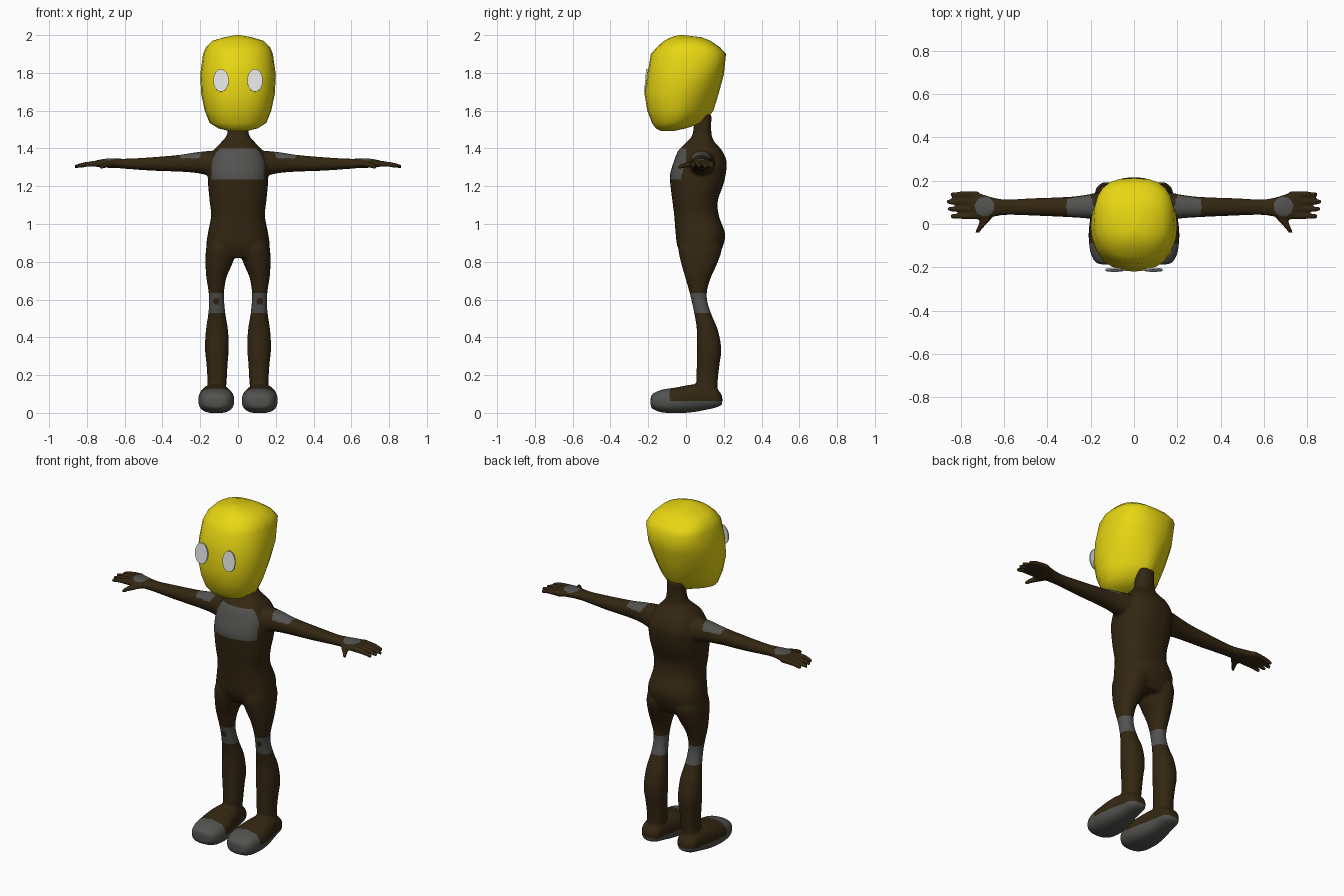
import bpy, bmesh, math
from mathutils import Matrix


def material(name, rgb):
    m = bpy.data.materials.new(name)
    m.diffuse_color = (*rgb, 1)
    return m


BROWN = material("dark brown", (0.034, 0.020, 0.006))
GREY = material("dark grey", (0.085, 0.087, 0.080))
YELLOW = material("yellow", (0.80, 0.67, 0.006))
WHITE = material("eye white", (0.80, 0.80, 0.80))


def skin(bm, rings):
    """Join rings of coordinates into a closed tube."""
    vs = [[bm.verts.new(p) for p in r] for r in rings]
    n = len(vs[0])
    for a, b in zip(vs, vs[1:]):
        for i in range(n):
            bm.faces.new((a[i], a[(i + 1) % n], b[(i + 1) % n], b[i]))
    bm.faces.new(vs[0])
    bm.faces.new(vs[-1])


def smooth_rows(rows, steps=4):
    """Catmull-Rom between rows."""
    out = []
    for i in range(len(rows) - 1):
        p0, p1, p2 = rows[max(i - 1, 0)], rows[i], rows[i + 1]
        p3 = rows[min(i + 2, len(rows) - 1)]
        for k in range(steps):
            t = k / steps
            out.append([0.5 * (2 * b + (c - a) * t + (2 * a - 5 * b + 4 * c - d) * t * t
                               + (3 * b - a - 3 * c + d) * t ** 3)
                        for a, b, c, d in zip(p0, p1, p2, p3)])
    return out + [rows[-1]]


def power(v, n):
    return math.copysign(abs(v) ** (2 / n), v)


def loft(bm, rows, axis, n=2.2, side=1, sides=28):
    """Rows: position on axis, then min/max of the two other directions."""
    order = {"x": (0, 1, 2), "y": (1, 0, 2), "z": (2, 0, 1)}[axis]
    rings = []
    for t, u0, u1, v0, v1 in smooth_rows(rows):
        ring = []
        for i in range(sides):
            a = 2 * math.pi * i / sides
            p = [0, 0, 0]
            p[order[0]] = t
            p[order[1]] = (u0 + u1) / 2 + (u1 - u0) / 2 * power(math.cos(a), n)
            p[order[2]] = (v0 + v1) / 2 + (v1 - v0) / 2 * power(math.sin(a), n)
            p[0] *= side
            ring.append(p)
        rings.append(ring)
    skin(bm, rings)


def finish(bm, name, mats):
    bmesh.ops.recalc_face_normals(bm, faces=bm.faces)
    me = bpy.data.meshes.new(name)
    bm.to_mesh(me)
    bm.free()
    for m in mats:
        me.materials.append(m)
    me.shade_smooth()
    ob = bpy.data.objects.new(name, me)
    bpy.context.collection.objects.link(ob)
    return ob


# torso and neck
bm = bmesh.new()
torso = [(0.82, 0.155, -0.015, 0.165), (0.88, 0.168, -0.045, 0.195), (0.95, 0.16, -0.055, 0.207),
         (1.04, 0.143, -0.062, 0.175), (1.12, 0.15, -0.072, 0.168), (1.20, 0.158, -0.082, 0.195),
         (1.26, 0.16, -0.085, 0.21), (1.33, 0.155, -0.065, 0.215), (1.39, 0.128, -0.04, 0.19),
         (1.43, 0.092, 0.0, 0.155), (1.475, 0.058, 0.035, 0.135), (1.58, 0.05, 0.045, 0.135)]
loft(bm, [(z, -w, w, f, b) for z, w, f, b in torso], "z", 2.4)

leg = [(0.07, 0.07, 0.165, 0.06, 0.165), (0.17, 0.06, 0.162, 0.055, 0.168), (0.26, 0.055, 0.167, 0.057, 0.178),
       (0.34, 0.049, 0.175, 0.057, 0.187), (0.44, 0.053, 0.17, 0.057, 0.168), (0.52, 0.066, 0.158, 0.045, 0.135),
       (0.59, 0.073, 0.153, 0.03, 0.113), (0.65, 0.073, 0.157, 0.015, 0.112), (0.72, 0.06, 0.168, -0.005, 0.133),
       (0.79, 0.03, 0.172, -0.025, 0.165), (0.87, 0.005, 0.169, -0.04, 0.19), (0.94, 0.01, 0.15, -0.02, 0.17)]
foot = [(-0.187, 0.085, 0.15, 0.035, 0.085), (-0.175, 0.052, 0.18, 0.02, 0.102), (-0.13, 0.026, 0.202, 0.003, 0.122),
        (-0.05, 0.02, 0.21, -0.002, 0.135), (0.03, 0.035, 0.202, 0.003, 0.15), (0.10, 0.05, 0.187, 0.015, 0.15),
        (0.165, 0.06, 0.175, 0.03, 0.125), (0.192, 0.085, 0.145, 0.045, 0.09)]
arm = [(0.08, 0.0, 0.16, 1.24, 1.39), (0.15, 0.015, 0.15, 1.255, 1.387), (0.22, 0.026, 0.135, 1.27, 1.38),
       (0.31, 0.032, 0.125, 1.277, 1.366), (0.45, 0.038, 0.12, 1.282, 1.354), (0.58, 0.042, 0.114, 1.291, 1.346),
       (0.64, 0.035, 0.12, 1.296, 1.346), (0.70, 0.022, 0.138, 1.298, 1.346), (0.745, 0.022, 0.15, 1.302, 1.338),
       (0.765, 0.035, 0.14, 1.308, 1.332)]
thumb = [(0.06, 0.64, 0.70, 1.30, 1.335), (0.02, 0.662, 0.712, 1.30, 1.33),
         (-0.015, 0.695, 0.725, 1.295, 1.322), (-0.042, 0.715, 0.737, 1.29, 1.31)]
fingers = [(0.036, 0.85), (0.069, 0.862), (0.103, 0.865), (0.137, 0.848)]

# legs, feet, arms and hands on both sides
for s in (1, -1):
    loft(bm, leg, "z", 2.2, s)
    loft(bm, foot, "y", 2.6, s)
    loft(bm, arm, "x", 2.2, s)
    loft(bm, thumb, "y", 2.2, s)
    for y, tip in fingers:
        loft(bm, [(0.72, y - 0.015, y + 0.015, 1.304, 1.336), (0.80, y - 0.013, y + 0.013, 1.302, 1.330),
                  (tip, y - 0.010, y + 0.010, 1.293, 1.314)], "x", 2.2, s)

# fuse the limbs into one smooth body
body = finish(bm, "body", [BROWN, GREY])
mod = body.modifiers.new("fuse", "REMESH")
mod.mode = "VOXEL"
mod.voxel_size = 0.0065
deps = bpy.context.evaluated_depsgraph_get()
fused = bpy.data.meshes.new_from_object(body.evaluated_get(deps))
bpy.data.objects.remove(body)
bm = bmesh.new()
bm.from_mesh(fused)
for _ in range(4):
    bmesh.ops.smooth_vert(bm, verts=bm.verts, factor=0.5, use_axis_x=True, use_axis_y=True, use_axis_z=True)

# crisp borders for knee bands and chest panel
for z in (0.53, 0.635, 1.235, 1.40):
    bmesh.ops.bisect_plane(bm, geom=bm.verts[:] + bm.edges[:] + bm.faces[:], dist=0.0001,
                           plane_co=(0, 0, z), plane_no=(0, 0, 1))


def is_grey(c, n):
    x, y, z = abs(c.x), c.y, c.z
    if z < 0.2:                                   # soles and toe caps
        return z < 0.062 or (y < -0.085 and z < 0.14)
    if 0.53 < z < 0.635:                          # knee bands with a dark spot
        return not (n.y < 0 and math.hypot(x - 0.115, z - 0.59) < 0.018)
    if 1.235 < z < 1.40 and x < 0.14 and y < 0.0:  # chest panel
        return True
    if z > 1.347 and ((x - 0.25) / 0.062) ** 2 + ((y - 0.08) / 0.08) ** 2 < 1:  # shoulder pads
        return True
    return n.z > 0.1 and math.hypot(x - 0.69, y - 0.08) < 0.045  # backs of the hands


bm.normal_update()
for f in bm.faces:
    f.material_index = int(is_grey(f.calc_center_median(), f.normal))
finish(bm, "body", [BROWN, GREY])

# head: squarish in front, pinched towards the neck at the lower back
bm = bmesh.new()
head = [(1.493, 0.05, -0.135, -0.06, 2.0), (1.507, 0.105, -0.16, 0.0, 1.8), (1.535, 0.15, -0.18, 0.095, 1.5),
        (1.60, 0.176, -0.205, 0.145, 1.5), (1.69, 0.195, -0.22, 0.173, 1.8), (1.79, 0.20, -0.205, 0.20, 2.2),
        (1.90, 0.185, -0.186, 0.212, 2.8), (1.935, 0.17, -0.155, 0.18, 2.8), (1.97, 0.135, -0.115, 0.13, 2.6),
        (1.988, 0.075, -0.08, 0.085, 2.2), (2.0, 0.012, -0.04, -0.01, 2.0)]
rings = []
for z, w, yf, yb, nb in head:
    mid = yf + 0.48 * (yb - yf)
    ring = []
    for i in range(24):
        a = 2 * math.pi * i / 24
        c, s = math.cos(a), math.sin(a)
        n = nb if s > 0 else 2.2
        ring.append((w * power(c, n), mid + ((yb - mid) if s > 0 else (mid - yf)) * power(s, n), z))
    rings.append(ring)
skin(bm, rings)
finish(bm, "head", [YELLOW])

# eyes: thin oval plates
for s, name in ((1, "left_eye"), (-1, "right_eye")):
    bm = bmesh.new()
    place = (Matrix.Translation((0.09 * s, -0.212, 1.76)) @ Matrix.Rotation(math.radians(85), 4, "X")
             @ Matrix.Diagonal((0.041, 0.06, 1, 1)))
    bmesh.ops.create_cone(bm, cap_ends=True, segments=28, radius1=1, radius2=1, depth=0.008, matrix=place)
    eye = finish(bm, name, [WHITE])
    for p in eye.data.polygons:
        p.use_smooth = False
